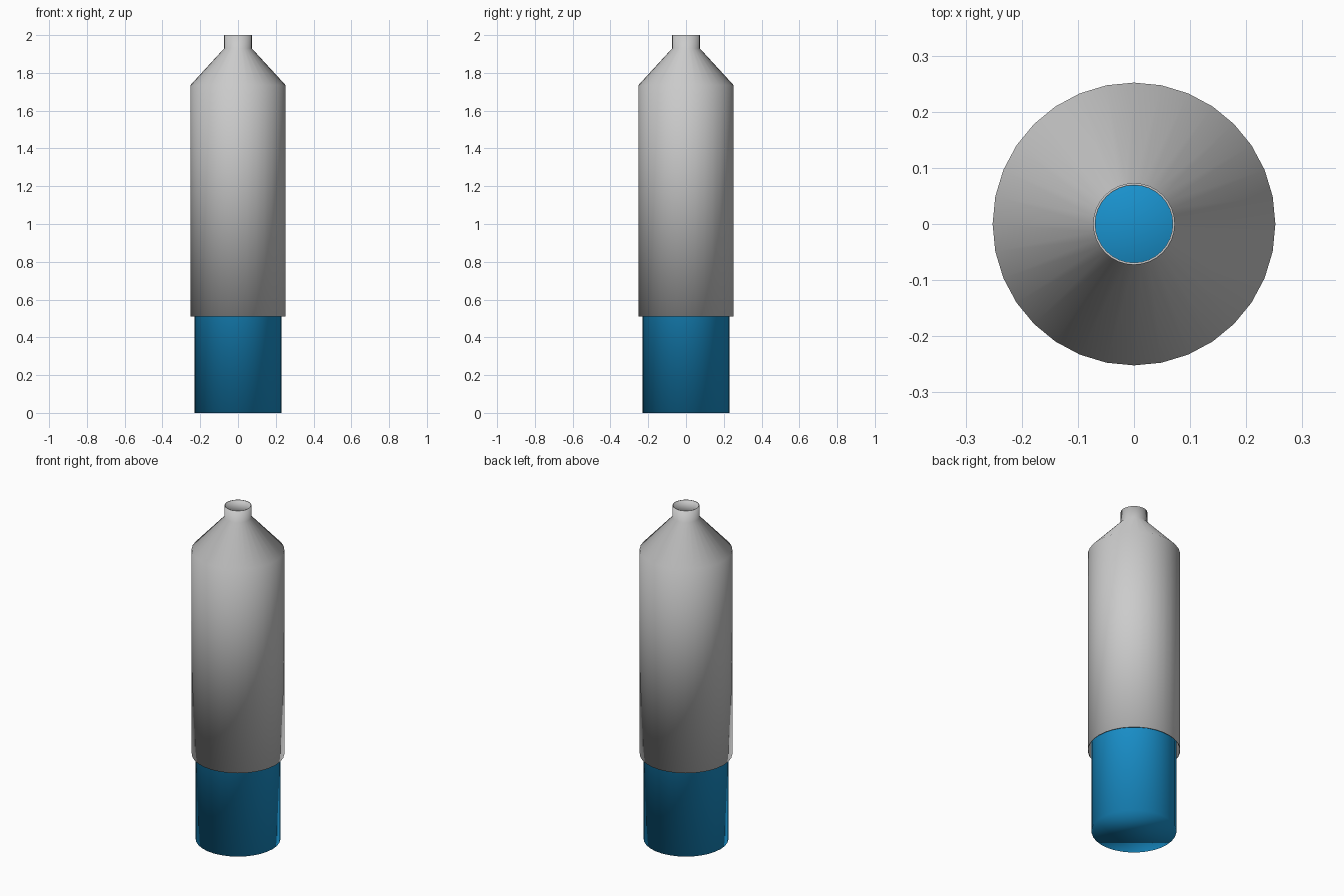
import bpy, bmesh
from math import cos, sin, pi

if "Cube" in bpy.data.objects:
    bpy.data.objects.remove(bpy.data.objects["Cube"])

SIDES = 32


def lathe(name, profile, closed=False):
    """Spin an (r, z) profile round the z axis; open ends are capped."""
    bm = bmesh.new()
    rings = [[bm.verts.new((r * cos(2 * pi * i / SIDES), r * sin(2 * pi * i / SIDES), z))
              for i in range(SIDES)] for r, z in profile]
    pairs = list(zip(rings, rings[1:]))
    if closed:
        pairs.append((rings[-1], rings[0]))
    else:
        bm.faces.new(rings[0])
        bm.faces.new(rings[-1])
    for a, b in pairs:
        for i in range(SIDES):
            j = (i + 1) % SIDES
            bm.faces.new((a[i], a[j], b[j], b[i]))
    bmesh.ops.recalc_face_normals(bm, faces=bm.faces)
    for f in bm.faces:
        f.smooth = True
    mesh = bpy.data.meshes.new(name)
    bm.to_mesh(mesh)
    bm.free()
    ob = bpy.data.objects.new(name, mesh)
    bpy.context.collection.objects.link(ob)
    return ob


# Thin outer shell: body, sloping shoulder and open neck, then back down inside
wall = 0.004
outer = [(0.252, 0.51), (0.252, 1.735), (0.073, 1.93), (0.073, 2.0)]
inner = [(0.069, 2.0), (0.069, 1.928), (0.252 - wall, 1.733), (0.252 - wall, 0.51)]
lathe("outer_shell", outer + inner, closed=True)

# Solid blue core showing below the shell and through the neck
core = lathe("inner_core", [(0.231, 0.0), (0.231, 1.7)])
blue = bpy.data.materials.new("blue")
blue.diffuse_color = (0.01, 0.29, 0.62, 1)
blue.use_nodes = True
blue.node_tree.nodes["Principled BSDF"].inputs["Base Color"].default_value = blue.diffuse_color
core.data.materials.append(blue)
